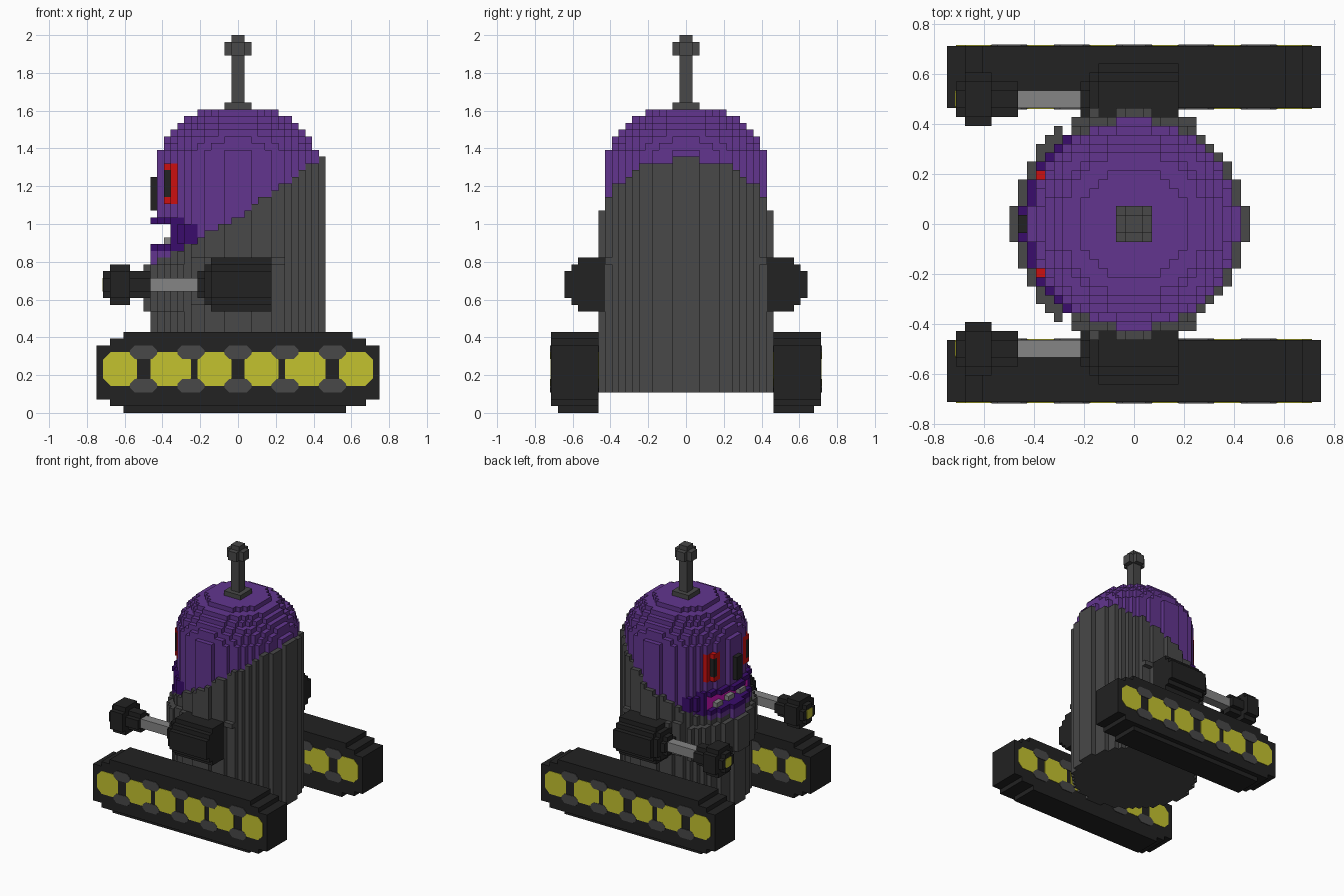
import bpy, bmesh, math
from mathutils import Vector

cube = bpy.data.objects.get("Cube")
if cube:
    bpy.data.objects.remove(cube, do_unlink=True)

V = 1 / 28  # block size


def material(name, hexcode):
    rgb = [((hexcode >> s) & 255) / 255 for s in (16, 8, 0)]
    lin = [c / 12.92 if c <= 0.04045 else ((c + 0.055) / 1.055) ** 2.4 for c in rgb]
    m = bpy.data.materials.new(name)
    m.use_nodes = True
    m.diffuse_color = (*lin, 1)
    m.node_tree.nodes["Principled BSDF"].inputs["Base Color"].default_value = (*lin, 1)
    return m


PURPLE = material("purple", 0x62358F)
DARK_PURPLE = material("dark purple", 0x3A0C6C)
GREY = material("dark grey", 0x484848)
BLACK = material("black", 0x222222)
STEEL = material("light grey", 0x858585)
YELLOW = material("yellow", 0xC4C22F)
RED = material("red", 0xCC1010)
PINK = material("pink", 0xD816C0)


def finish(name, bm, mat):
    bmesh.ops.recalc_face_normals(bm, faces=bm.faces)
    me = bpy.data.meshes.new(name)
    bm.to_mesh(me)
    bm.free()
    me.materials.append(mat)
    ob = bpy.data.objects.new(name, me)
    bpy.context.collection.objects.link(ob)
    return ob


def blocks(name, mat, rule, xr, yr, zr):
    """Fill the blocks whose centre meets the rule; keep the outer skin only."""
    cells = {(x, y, z) for x in range(*xr) for y in range(*yr) for z in range(*zr)
             if rule(x + 0.5, y + 0.5, z + 0.5)}
    bm = bmesh.new()
    corners = {}

    def vert(p):
        if p not in corners:
            corners[p] = bm.verts.new(Vector(p) * V)
        return corners[p]

    for c in cells:
        for a in range(3):
            for side in (0, 1):
                n = list(c)
                n[a] += 1 if side else -1
                if tuple(n) in cells:
                    continue
                quad = []
                for i, j in ((0, 0), (1, 0), (1, 1), (0, 1)):
                    p = list(c)
                    p[a] += side
                    p[(a + 1) % 3] += i
                    p[(a + 2) % 3] += j
                    quad.append(vert(tuple(p)))
                bm.faces.new(quad if side else quad[::-1])
    me = bpy.data.meshes.new(name)
    bm.to_mesh(me)
    bm.free()
    me.materials.append(mat)
    ob = bpy.data.objects.new(name, me)
    bpy.context.collection.objects.link(ob)
    return ob


def plates(name, mat, shapes, thick):
    """Thin chamfered plates: (axis, depth, u, z, half width, half height, chamfer)."""
    bm = bmesh.new()
    for axis, d, u, z, w, h, c in shapes:
        outline = [(w, h - c), (w - c, h), (c - w, h), (-w, h - c),
                   (-w, c - h), (c - w, -h), (w - c, -h), (w, c - h)]
        rings = []
        for e in (d - thick, d + thick):
            pts = [(u + p, e, z + q) if axis == "y" else (e, u + p, z + q) for p, q in outline]
            rings.append([bm.verts.new(Vector(p) * V) for p in pts])
        bm.faces.new(rings[0])
        bm.faces.new(rings[1])
        for i in range(8):
            j = (i + 1) % 8
            bm.faces.new((rings[0][i], rings[0][j], rings[1][j], rings[1][i]))
    return finish(name, bm, mat)


# Shape rules, in block units
def disc(a, b, r2):
    return a * a + b * b < r2


def jacket_top(x):
    return round(29 + x * (0.73 if x > 0 else 0.54))


def in_opening(x, y, z):
    return x < -9 and abs(y) < 7 and 25 < z < 28


def in_lips(x, y, z):
    if not (x < -6 and 24 < z < 29 and disc(x, y, 160)) or disc(x, y, 100):
        return False
    reach = 8 if z < 25 or z > 28 else 10
    return abs(y) < reach and not in_opening(x, y, z)


def in_pupil(x, y, z):
    return -11 < x < -9 and 5 < abs(y) < 6 and 32 < z < 36


def in_eye(x, y, z):
    if not 31 < z < 37 or in_pupil(x, y, z):
        return False
    return (-11 < x < -9 and 4 < abs(y) < 6) or (-10 < x < -8 and 6 < abs(y) < 7)


def in_arm(x, y, z):
    r = 4 if x > -4 else 3 if x > -5 else 2
    return disc(abs(y) - 14, z - 19, r * r)


# Domed head with a chin that bulges under the mouth
DOME = {44: 38, 43: 64, 42: 82, 41: 101, 40: 116, 39: 124}


def head(x, y, z):
    if in_opening(x, y, z) or in_lips(x, y, z) or in_eye(x, y, z) or in_pupil(x, y, z):
        return False
    chin = x < -6 and jacket_top(x) < z < 24 and disc(x, y, 160)
    return chin or disc(x, y, DOME.get(int(z), 138))


blocks("head", PURPLE, head, (-13, 13), (-13, 13), (21, 45))


# Jacket with slanted collar, belly panel and shoulder pads
def jacket(x, y, z):
    if in_lips(x, y, z):
        return False
    if z < jacket_top(x) and disc(x, y, 160):
        return True
    if x < -8 and 15 < z < 22 and disc(x, y, 186):
        return True
    pad = (abs(x) < 7 and 10 < abs(y) < 12) or (abs(x) < 5 and 10 < abs(y) < 13)
    return pad and 16 < z < 23 and not in_arm(x, y, z)


blocks("jacket", GREY, jacket, (-14, 13), (-13, 13), (3, 39))

# Face
blocks("lips", DARK_PURPLE, in_lips, (-13, -6), (-10, 10), (24, 29))
blocks("mouth_lining", PINK, lambda x, y, z: True, (-10, -9), (-7, 7), (25, 28))
blocks("teeth", STEEL, lambda x, y, z: abs(y) < 1 or 3 < abs(y) < 5,
       (-11, -10), (-5, 5), (25, 26))
blocks("eyes", RED, in_eye, (-11, -8), (-7, 7), (31, 37))
blocks("pupils", BLACK, in_pupil, (-11, -9), (-6, 6), (32, 36))
blocks("nose", BLACK, lambda x, y, z: True, (-13, -12), (-1, 1), (30, 35))


# Antenna
def antenna(x, y, z):
    if z < 46:
        return True
    if 53 < z < 55:
        return disc(x, y, 4)
    return abs(x) < 1 and abs(y) < 1


blocks("antenna", GREY, antenna, (-2, 2), (-2, 2), (45, 56))


# Track cross-section, rounded at both ends
def track(x, y, z):
    if z < 1:
        return -17 < x < 16 and abs(y) < 19
    return abs(x) < (19 if z < 2 else 21 if z < 10 else 19 if z < 11 else 17)


def hand(x, y, z):
    r = 3 if -19 < x < -16 else 2
    return disc(abs(y) - 14, z - 19, r * r + 0.1)


WHEELS = [(s * u, w) for s in (-1, 1) for u, w in ((3.5, 2.5), (10, 3), (17.5, 2.5))]

# Arms and tracks on both sides
for side, s in (("front", -1), ("back", 1)):
    def span(a, b):
        return (a, b) if s > 0 else (-b, -a)

    blocks(side + "_upper_arm", BLACK, in_arm, (-6, 5), span(10, 18), (15, 23))
    blocks(side + "_forearm", STEEL, lambda x, y, z: True, (-13, -6), span(13, 15), (18, 20))
    blocks(side + "_hand", BLACK, hand, (-20, -13), span(11, 17), (16, 22))
    plates(side + "_hand_light", YELLOW, [("x", -20, s * 14, 19, 1, 1, 0.2)], 0.1)

    blocks(side + "_track", BLACK, track, (-21, 21), span(13, 20), (0, 12))
    plates(side + "_wheels", YELLOW,
           [("y", s * d, u, 6.5, w, 2.5, 1.1) for d in (13, 20) for u, w in WHEELS], 0.08)
    plates(side + "_track_guides", GREY,
           [("y", s * d, u, z, 2, 1, 0.7) for d in (13, 20)
            for u in (-14, -7, 0, 7, 14) for z in (4, 9)], 0.13)
